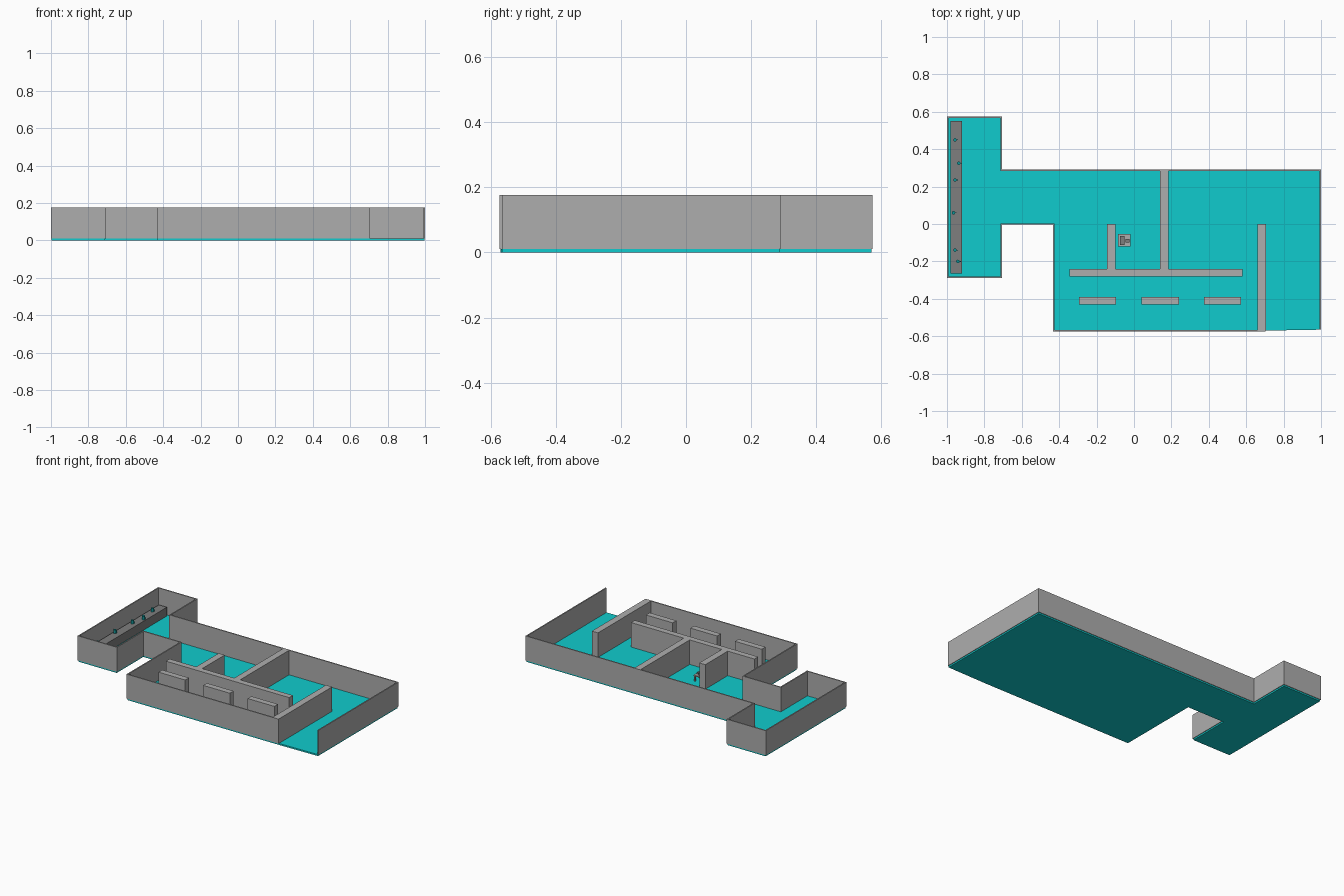
import bpy
import bmesh
import math
from mathutils import Vector, Matrix

cube = bpy.data.objects.get("Cube")
if cube:
    bpy.data.objects.remove(cube, do_unlink=True)

FLOOR = 0.01      # floor thickness
TOP = 0.176       # top of the walls
BENCH = 0.07      # top of the long bench


def material(name, rgb):
    m = bpy.data.materials.new(name)
    m.use_nodes = True
    m.diffuse_color = (*rgb, 1)
    m.node_tree.nodes["Principled BSDF"].inputs["Base Color"].default_value = (*rgb, 1)
    return m


wall_grey = material("wall grey", (0.42, 0.42, 0.42))
floor_teal = material("floor teal", (0.005, 0.60, 0.61))
bench_grey = material("bench dark grey", (0.21, 0.21, 0.21))
cup_teal = material("cup teal", (0.005, 0.30, 0.31))


def finish(name, bm, mat):
    bmesh.ops.recalc_face_normals(bm, faces=bm.faces)
    mesh = bpy.data.meshes.new(name)
    bm.to_mesh(mesh)
    bm.free()
    mesh.materials.append(mat)
    obj = bpy.data.objects.new(name, mesh)
    bpy.context.collection.objects.link(obj)
    return obj


def add_box(bm, x0, x1, y0, y1, z0, z1):
    m = Matrix.Translation(((x0 + x1) / 2, (y0 + y1) / 2, (z0 + z1) / 2))
    m = m @ Matrix.Diagonal((x1 - x0, y1 - y0, z1 - z0, 1))
    bmesh.ops.create_cube(bm, size=1, matrix=m)


def boxes(name, mat, *extents):
    bm = bmesh.new()
    for e in extents:
        add_box(bm, *e)
    return finish(name, bm, mat)


# Plan outline, from the wall beside the front opening round to its far side
plan = [(0.703, -0.57), (-0.43, -0.57), (-0.43, 0), (-0.71, 0), (-0.71, -0.285),
        (-0.996, -0.285), (-0.996, 0.57), (-0.71, 0.57), (-0.71, 0.287),
        (0.996, 0.287), (0.996, -0.565)]

# Floor slab extruded from the plan
bm = bmesh.new()
face = bm.faces.new([bm.verts.new((x, y, 0)) for x, y in plan])
ext = bmesh.ops.extrude_face_region(bm, geom=[face], use_keep_orig=True)
bmesh.ops.translate(bm, vec=(0, 0, FLOOR),
                    verts=[v for v in ext["geom"] if isinstance(v, bmesh.types.BMVert)])
finish("floor", bm, floor_teal)


# Thin outer wall swept along the plan with mitred corners
def sweep_wall(name, path, half, z0, z1, mat):
    pts = [Vector(p) for p in path]
    normals = []
    for a, b in zip(pts, pts[1:]):
        d = (b - a).normalized()
        normals.append(Vector((-d.y, d.x)))
    bm = bmesh.new()
    rings = []
    for i, p in enumerate(pts):
        n0 = normals[max(i - 1, 0)]
        n1 = normals[min(i, len(normals) - 1)]
        off = (n0 + n1) / (1 + n0.dot(n1)) * half
        l, r = p + off, p - off
        rings.append([bm.verts.new((*q, z)) for q, z in
                      ((l, z0), (r, z0), (r, z1), (l, z1))])
    for a, b in zip(rings, rings[1:]):
        for k in range(4):
            j = (k + 1) % 4
            bm.faces.new((a[k], a[j], b[j], b[k]))
    bm.faces.new(rings[0])
    bm.faces.new(rings[-1])
    return finish(name, bm, mat)


sweep_wall("outer_wall", plan, 0.004, FLOOR, TOP, wall_grey)

# Thick inner walls: x and y extents
inner_walls = {
    "cross_wall": (-0.345, 0.58, -0.28, -0.24),
    "dividing_wall": (0.14, 0.185, -0.24, 0.285),
    "short_wall": (-0.145, -0.10, -0.24, 0.0),
    "entrance_wall": (0.66, 0.706, -0.573, 0.0),
}
for name, e in inner_walls.items():
    boxes(name, wall_grey, (*e, FLOOR, TOP))

# Row of three freestanding partitions
for i, x in enumerate((-0.295, 0.04, 0.373)):
    boxes(f"partition_{i + 1}", wall_grey, (x, x + 0.2, -0.43, -0.39, FLOOR, TOP - 0.004))

# Long bench in the side room
boxes("bench", bench_grey, (-0.98, -0.92, -0.265, 0.552, FLOOR, BENCH))

# Small cups with handles along the bench
cups = [(-0.957, 0.45), (-0.937, 0.325), (-0.957, 0.235),
        (-0.965, 0.06), (-0.957, -0.14), (-0.942, -0.20)]
for i, (x, y) in enumerate(cups):
    bm = bmesh.new()
    bmesh.ops.create_cone(bm, cap_ends=True, segments=12, radius1=0.009, radius2=0.009,
                          depth=0.024, matrix=Matrix.Translation((x, y, BENCH + 0.012)))
    for z in (0.005, 0.016):
        add_box(bm, x + 0.007, x + 0.016, y - 0.002, y + 0.002, BENCH + z, BENCH + z + 0.003)
    add_box(bm, x + 0.013, x + 0.016, y - 0.002, y + 0.002, BENCH + 0.005, BENCH + 0.019)
    finish(f"cup_{i + 1}", bm, cup_teal)

# Small desk: top on four legs
legs = [(x, x + 0.008, y, y + 0.008, FLOOR, 0.045)
        for x in (-0.084, -0.029) for y in (-0.119, -0.064)]
boxes("desk", wall_grey, (-0.086, -0.019, -0.121, -0.054, 0.045, 0.052), *legs)

# Equipment on the desk
boxes("desk_case", bench_grey, (-0.076, -0.050, -0.112, -0.064, 0.052, 0.072))
boxes("desk_device", bench_grey, (-0.045, -0.025, -0.099, -0.079, 0.052, 0.062))
